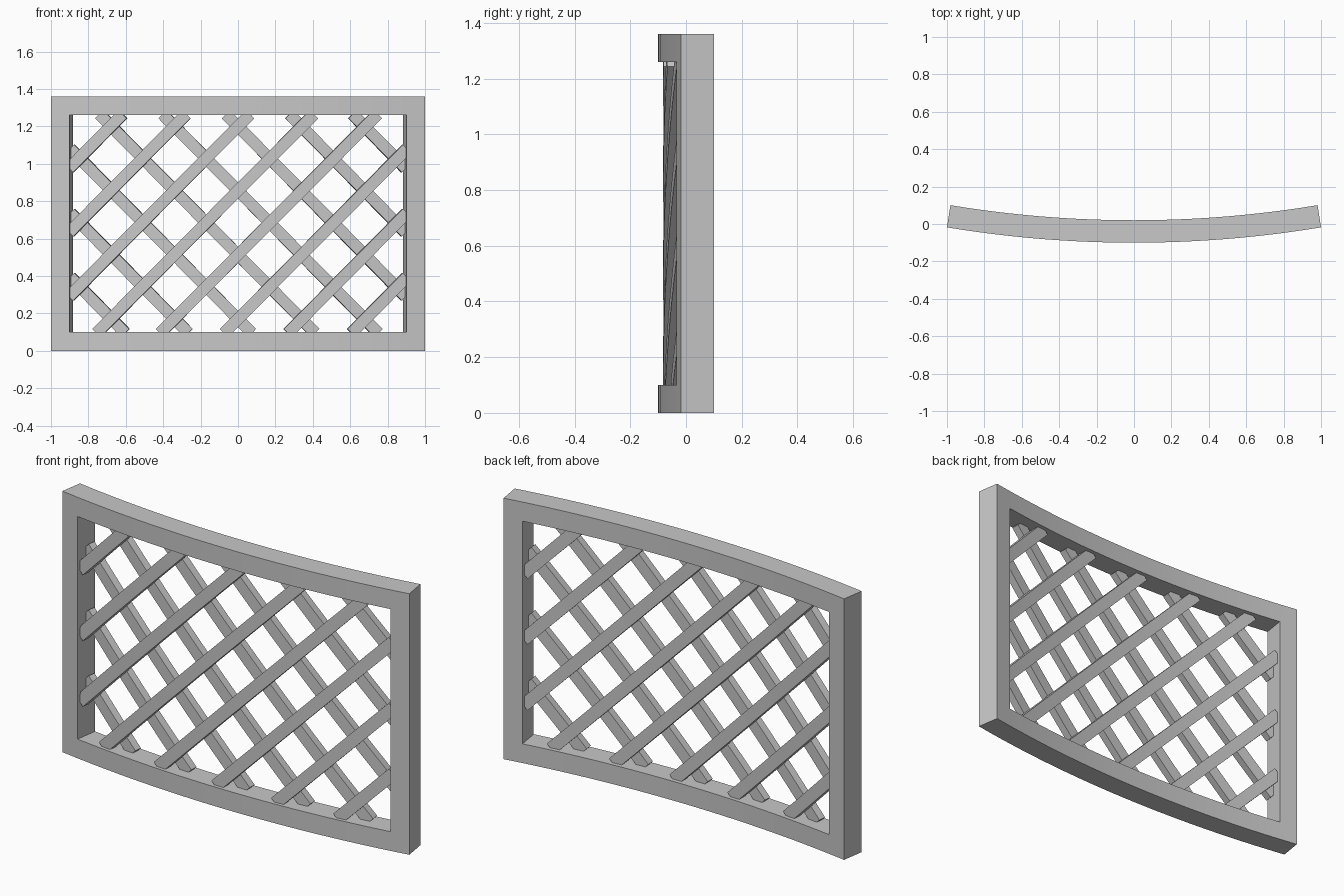
import bpy, math

if "Cube" in bpy.data.objects:
    bpy.data.objects.remove(bpy.data.objects["Cube"])

R = 6.14            # bend radius of the front face
CENTRE_Y = 6.04     # bend axis position
HALF, HEIGHT, BORDER, DEPTH = 1.0045, 1.36, 0.1, 0.12
INNER = HALF - BORDER

grey = bpy.data.materials.new("light_grey")
grey.diffuse_color = (0.58, 0.58, 0.58, 1)
grey.use_nodes = True
grey.node_tree.nodes["Principled BSDF"].inputs["Base Color"].default_value = grey.diffuse_color


def bend(u, z, depth):
    """Wrap a flat point onto the curved panel."""
    a = u / R
    return ((R - depth) * math.sin(a), CENTRE_Y - (R - depth) * math.cos(a), z)


def make_part(name, verts, faces, thickness):
    """Curved sheet thickened towards the back."""
    mesh = bpy.data.meshes.new(name)
    mesh.from_pydata(verts, [], faces)
    mesh.materials.append(grey)
    obj = bpy.data.objects.new(name, mesh)
    bpy.context.collection.objects.link(obj)
    mod = obj.modifiers.new("thickness", 'SOLIDIFY')
    mod.thickness = thickness
    mod.offset = -1
    bpy.ops.object.select_all(action='DESELECT')
    obj.select_set(True)
    bpy.context.view_layer.objects.active = obj
    bpy.ops.object.convert(target='MESH')
    bpy.ops.object.shade_smooth_by_angle(angle=math.radians(30))
    return obj


# Frame: curved grid with the middle left open
N = 24
us = [-HALF] + [-INNER + 2 * INNER * i / N for i in range(N + 1)] + [HALF]
zs = [0, BORDER, HEIGHT - BORDER, HEIGHT]
verts = [bend(u, z, 0) for z in zs for u in us]
W = len(us)
faces = []
for j in range(3):
    for i in range(W - 1):
        if j == 1 and 0 < i < W - 2:
            continue
        a = j * W + i
        faces.append((a, a + 1, a + W + 1, a + W))
make_part("frame", verts, faces, DEPTH)

# Lattice: two layers of diagonal slats, mirrored left to right
SLAT_WIDTH, SLAT_DEPTH, SPACING, COUNT = 0.062, 0.04, 0.343, 8
OVER = 0.005        # how far the slat ends run into the frame


def make_slat(name, offset, side, depth):
    lo = max(-INNER - OVER, BORDER - OVER + offset)
    hi = min(INNER + OVER, HEIGHT - BORDER + OVER + offset)
    steps = max(4, round((hi - lo) * 12))
    h = SLAT_WIDTH / 2 * math.sqrt(0.5)
    pts = []
    for i in range(steps + 1):
        u = lo + (hi - lo) * i / steps
        z = u - offset
        pts.append(bend(side * (u + h), z - h, depth))
        pts.append(bend(side * (u - h), z + h, depth))
    quads = [(2 * i, 2 * i + 2, 2 * i + 3, 2 * i + 1) for i in range(steps)]
    if side < 0:
        quads = [q[::-1] for q in quads]
    make_part(name, pts, quads, SLAT_DEPTH)


for k in range(COUNT):
    c = -0.685 + SPACING * (k - (COUNT - 1) / 2)
    make_slat(f"front_slat_{k + 1}", c, 1, 0.018)
    make_slat(f"back_slat_{k + 1}", c, -1, 0.0585)
